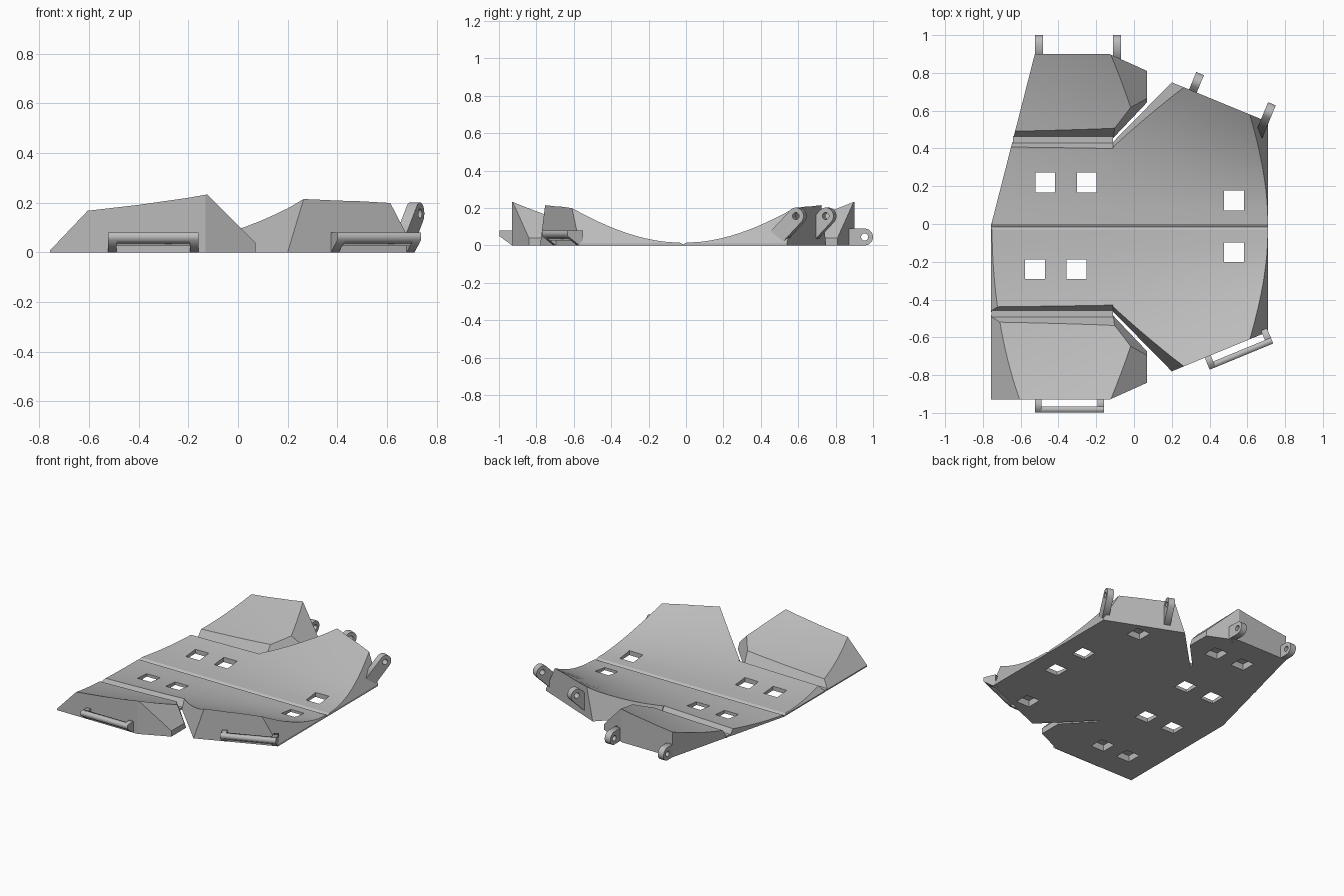
import bpy, bmesh, math
from mathutils import Matrix, Vector

if "Cube" in bpy.data.objects:
    bpy.data.objects.remove(bpy.data.objects["Cube"])

MID = -0.015   # the plate is symmetric about this y; parts are built around it

grey = bpy.data.materials.new("plain_grey")
grey.use_nodes = True
grey.diffuse_color = (0.5, 0.5, 0.5, 1)
grey.node_tree.nodes["Principled BSDF"].inputs["Base Color"].default_value = (0.5, 0.5, 0.5, 1)


def add_object(name, mesh, matrix=Matrix()):
    mesh.materials.clear()
    mesh.materials.append(grey)
    ob = bpy.data.objects.new(name, mesh)
    bpy.context.collection.objects.link(ob)
    ob.matrix_world = Matrix.Translation((0, MID, 0)) @ matrix
    return ob


def dish_solid():
    """Flat-bottomed block with a conical trough on top and a hinge crease."""
    bm = bmesh.new()
    bmesh.ops.create_grid(bm, x_segments=10, y_segments=40, size=1)
    for v in bm.verts:
        row = round(v.co.y * 20)
        if abs(row) == 1:
            v.co.y = 0.015 * row
        z = 0.014 + (v.co.y / (1.86 - 0.78 * v.co.x)) ** 2
        v.co.z = z if row else 0.005
    top = bmesh.ops.extrude_face_region(bm, geom=bm.faces[:], use_keep_orig=True)
    raised = {g for g in top["geom"] if isinstance(g, bmesh.types.BMVert)}
    for v in bm.verts:
        if v not in raised:
            v.co.z = 0
    bmesh.ops.recalc_face_normals(bm, faces=bm.faces)
    return bm


def piece(name, walls, side=1):
    """Trim the dish by walls (start, end, lean); the inside is on the left."""
    bm = dish_solid()
    for a, b, lean in walls:
        if side < 0:
            a, b = (b[0], -b[1]), (a[0], -a[1])
        d = (Vector(b) - Vector(a)).normalized()
        bmesh.ops.bisect_plane(bm, geom=bm.verts[:] + bm.edges[:] + bm.faces[:], dist=1e-5,
                               plane_co=(*a, 0), plane_no=Vector((d.y, -d.x, lean)).normalized(),
                               clear_outer=True)
        rim = [e for e in bm.edges if e.is_boundary]
        if rim:
            bmesh.ops.holes_fill(bm, edges=rim, sides=0)
    bmesh.ops.recalc_face_normals(bm, faces=bm.faces)
    under = [f for f in bm.faces if f.normal.z < -0.999]
    bmesh.ops.dissolve_faces(bm, faces=under, use_verts=True)
    mesh = bpy.data.meshes.new(name)
    bm.to_mesh(mesh)
    bm.free()
    return add_object(name, mesh)


# Plate sections
back_left_edge = [((-0.525, 0.915), (-0.755, 0.015), 0)]
front_left_edge = [((-0.765, 1), (-0.765, -1), 0.95), ((-0.757, 1), (-0.757, -1), 0)]
wing_walls = [
    ((-0.8, 0.47), (-0.11, 0.47), 0.6),
    ((-0.11, 0.47), (0.07, 0.66), 0.35),
    ((0.07, 0), (0.07, 1), 0),
    ((0.11, 0), (0.11, 1), 1),
    ((0.07, 0.825), (-0.13, 0.915), 0),
    ((0, 0.915), (-0.5, 0.915), 0),
]
deck_side_walls = [
    ((-0.11, -0.45), (0.2, -0.765), 0.3),
    ((0.2, -0.765), (0.71, -0.555), 0),
    ((0.2, 0.765), (-0.11, 0.45), 0.3),
    ((0.71, 0.555), (0.2, 0.765), 0),
    ((0.71, -1), (0.71, 1), 0),
    ((0.717, -1), (0.717, 1), 0.52),
    ((-0.11, 1), (-0.11, -1), 0),
]
deck_center_walls = back_left_edge + front_left_edge + [
    ((-0.11, 0.45), (-0.8, 0.45), 0.6),
    ((-0.8, -0.45), (-0.11, -0.45), 0.6),
    ((-0.11, -1), (-0.11, 1), 0),
]
plates = [
    piece("deck_wide_end", deck_side_walls),
    piece("deck_narrow_end", deck_center_walls),
    piece("back_wing", wing_walls + back_left_edge),
    piece("front_wing", wing_walls + front_left_edge, side=-1),
]


def box_mesh(name, boxes):
    """One mesh of axis-aligned boxes given as (centre, size)."""
    bm = bmesh.new()
    for c, s in boxes:
        bmesh.ops.create_cube(bm, size=1, matrix=Matrix.Translation(c) @ Matrix.Diagonal((*s, 1)))
    mesh = bpy.data.meshes.new(name)
    bm.to_mesh(mesh)
    bm.free()
    return mesh


# Thin webs at the bottom of the two fold grooves
for name, y, left in (("back_fold_web", 0.46, -0.64), ("front_fold_web", -0.46, -0.755)):
    add_object(name, box_mesh(name, [(((left - 0.11) / 2, y, 0.006), (-0.11 - left, 0.04, 0.012))]))

# Square through holes and blind pockets in the underside
through = [(-0.47, 0.235), (-0.25, 0.235), (0.53, 0.14),
           (0.53, -0.135), (-0.525, -0.225), (-0.305, -0.225)]
pockets = [(0.42, 0.56), (0.41, -0.56), (-0.126, 0.69),
           (-0.345, 0.69), (-0.327, -0.69), (-0.54, -0.69)]
boxes = [((x, y, 0), (0.105, 0.105, 0.6)) for x, y in through]
boxes += [((x, y, 0), (0.105, 0.105, 0.09)) for x, y in pockets]
cutter = add_object("hole_cutter", box_mesh("hole_cutter", boxes))
cutter.hide_render = True
bpy.context.view_layer.update()
for ob in plates:
    mod = ob.modifiers.new("holes", 'BOOLEAN')
    mod.operation = 'DIFFERENCE'
    mod.solver = 'EXACT'
    mod.object = cutter
graph = bpy.context.evaluated_depsgraph_get()
cut = [bpy.data.meshes.new_from_object(ob.evaluated_get(graph)) for ob in plates]
for ob, mesh in zip(plates, cut):
    ob.modifiers.clear()
    ob.data = mesh
bpy.data.objects.remove(cutter)

# Smooth trough, sharp edges
bpy.ops.object.select_all(action='DESELECT')
for ob in plates:
    ob.select_set(True)
bpy.context.view_layer.objects.active = plates[0]
bpy.ops.object.shade_smooth_by_angle(angle=math.radians(20))


def extruded(name, loops, thickness, matrix):
    """Solid from flat closed loops; inner loops become holes."""
    curve = bpy.data.curves.new(name, 'CURVE')
    curve.dimensions = '2D'
    curve.fill_mode = 'BOTH'
    curve.extrude = thickness / 2
    for pts in loops:
        sp = curve.splines.new('POLY')
        sp.points.add(len(pts) - 1)
        for p, (u, v) in zip(sp.points, pts):
            p.co = (u, v, 0, 1)
        sp.use_cyclic_u = True
    tmp = bpy.data.objects.new(name, curve)
    mesh = bpy.data.meshes.new_from_object(tmp)
    bpy.data.objects.remove(tmp)
    return add_object(name, mesh, matrix)


def outward_frame(x, y, z, degrees):
    """Local x points outward, local y up, local z along the wall."""
    c, s = math.cos(math.radians(degrees)), math.sin(math.radians(degrees))
    return Matrix(((c, 0, s, x), (s, 0, -c, y), (0, 1, 0, z), (0, 0, 0, 1)))


def arc(r, start, end, n):
    angles = [math.radians(start + (end - start) * i / n) for i in range(n + 1)]
    return [(r * math.cos(a), r * math.sin(a)) for a in angles]


# Hinge lugs on the back walls
SLANT = 67.6
for name, x, y, z, turn, tilt, arm in (
        ("wing_lug_outer", -0.503, 0.97, 0.045, 90, 0, 0.1),
        ("wing_lug_inner", -0.09, 0.97, 0.045, 90, 0, 0.1),
        ("deck_lug_inner", 0.333, 0.77, 0.157, SLANT, 45, 0.17),
        ("deck_lug_outer", 0.713, 0.61, 0.157, SLANT, 45, 0.17)):
    outline = arc(0.045, -90, 90, 14) + [(-arm, 0.045), (-arm, -0.045)]
    frame = outward_frame(x, y, z, turn) @ Matrix.Rotation(math.radians(tilt), 4, 'Z')
    extruded(name, [outline, arc(0.019, 0, 360, 16)[:-1]], 0.044, frame)

# Bar handles on the front walls
leg = [(-0.02, 0), (0, 0), (0.068, 0.05), (0.068, 0.08), (-0.02, 0.08)]
bar = [(0.035, 0.026), (0.068, 0.05), (0.068, 0.08), (0.035, 0.08)]
for name, x, y, turn in (("wing", -0.342, -0.915, -90), ("deck", 0.543, -0.624, -SLANT)):
    frame = outward_frame(x, y, 0, turn)
    extruded(name + "_handle_bar", [bar], 0.364, frame)
    for end, shift in (("left", -0.165), ("right", 0.165)):
        extruded(name + "_handle_leg_" + end, [leg], 0.034, frame @ Matrix.Translation((0, 0, shift)))
